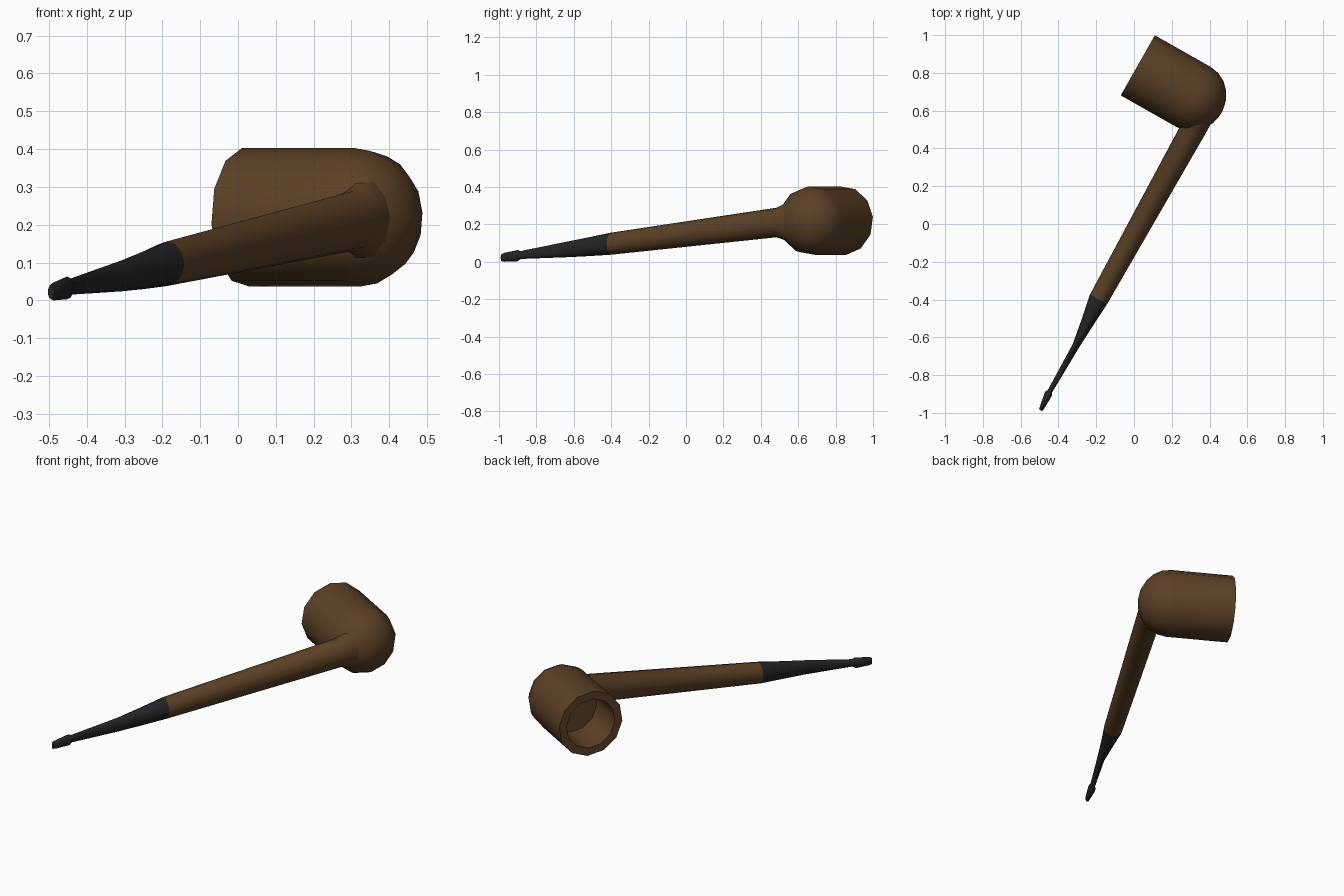
import bpy, bmesh, math
from mathutils import Vector

if "Cube" in bpy.data.objects:
    bpy.data.objects.remove(bpy.data.objects["Cube"])

SIDES = 12
RIM = Vector((0.02, 0.84, 0.22))          # centre of the bowl opening
DEPTH = Vector((0.87, -0.493, 0))         # from the opening to the bowl's closed end
STEM = Vector((0.493, 0.87, 0))           # from the mouthpiece towards the bowl
UP = Vector((0, 0, 1))


def material(name, rgb):
    mat = bpy.data.materials.new(name)
    mat.use_nodes = True
    mat.diffuse_color = (*rgb, 1)
    bsdf = mat.node_tree.nodes["Principled BSDF"]
    bsdf.inputs["Base Color"].default_value = (*rgb, 1)
    bsdf.inputs["Roughness"].default_value = 0.6
    return mat


def loft(name, rings, u, mat, phase=0):
    """Skin a tube through rings of (centre, radius along u, radius along z)."""
    bm = bmesh.new()
    loops = []
    for centre, ru, rv in rings:
        angles = [math.radians(phase) + math.tau * i / SIDES for i in range(SIDES)]
        loops.append([bm.verts.new(centre + u * ru * math.cos(a) + UP * rv * math.sin(a))
                      for a in angles])
    for a, b in zip(loops, loops[1:]):
        for i in range(SIDES):
            j = (i + 1) % SIDES
            bm.faces.new((a[i], a[j], b[j], b[i]))
    bm.faces.new(loops[0])
    bm.faces.new(loops[-1])
    bmesh.ops.recalc_face_normals(bm, faces=bm.faces)
    mesh = bpy.data.meshes.new(name)
    bm.to_mesh(mesh)
    bm.free()
    mesh.materials.append(mat)
    obj = bpy.data.objects.new(name, mesh)
    bpy.context.collection.objects.link(obj)
    bpy.ops.object.select_all(action="DESELECT")
    obj.select_set(True)
    bpy.context.view_layer.objects.active = obj
    bpy.ops.object.shade_smooth_by_angle(angle=math.radians(42))
    return obj


def shank_ring(along, across, z, ru, rv):
    centre = RIM + STEM * along + DEPTH * across
    centre.z = z
    return centre, ru, rv


wood = material("brown wood", (0.105, 0.052, 0.019))
black = material("black mouthpiece", (0.017, 0.018, 0.019))

# Bowl: bore floor, bore wall, rim, outer wall, then the rounded end
R, WALL_END, DOME = 0.184, 0.34, 0.17
profile = [(0.22, 0.14), (0, 0.14), (0, R), (WALL_END, R)]
for step in range(1, 6):
    a = math.radians(17 * step)
    profile.append((WALL_END + DOME * math.sin(a), R * math.cos(a)))
loft("bowl", [(RIM + DEPTH * t, r, r) for t, r in profile], -STEM, wood, phase=24)

# Shank: tapered tube, flaring where it meets the bowl
loft("shank", [shank_ring(*s) for s in (
    (-1.18, 0.43, 0.097, 0.052, 0.059),
    (-0.17, 0.422, 0.21, 0.068, 0.079),
    (-0.14, 0.412, 0.213, 0.078, 0.092),
    (-0.10, 0.40, 0.216, 0.09, 0.115),
    (0.0, 0.40, 0.22, 0.08, 0.1),
)], DEPTH, wood)

# Mouthpiece: flattened taper with a raised lip at the bite end
loft("mouthpiece", [shank_ring(*s) for s in (
    (-1.18, 0.43, 0.097, 0.052, 0.059),
    (-1.32, 0.439, 0.08, 0.034, 0.05),
    (-1.453, 0.447, 0.065, 0.019, 0.041),
    (-1.73, 0.446, 0.036, 0.013, 0.021),
    (-1.745, 0.446, 0.033, 0.021, 0.03),
    (-1.825, 0.452, 0.024, 0.013, 0.024),
    (-1.842, 0.453, 0.022, 0.010, 0.019),
)], DEPTH, black)
